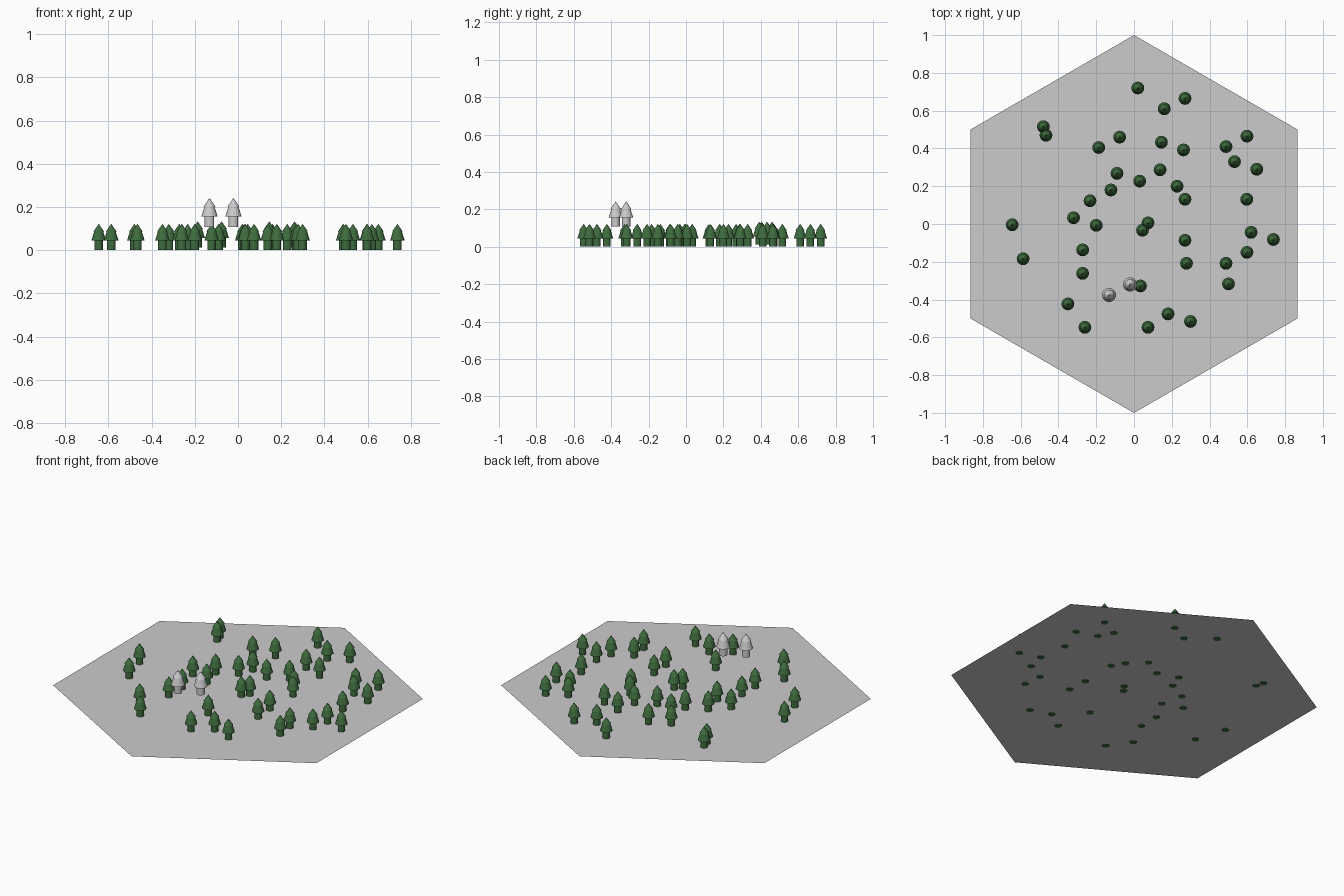
import bpy, bmesh, math

if "Cube" in bpy.data.objects:
    bpy.data.objects.remove(bpy.data.objects["Cube"])

SIDES = 16
# (radius, height) outline of one tree: trunk, wide lower skirt, pointed crown
PROFILE = [(0.020, 0.0), (0.020, 0.044), (0.034, 0.044),
           (0.021, 0.086), (0.025, 0.086)]
TIP = 0.122

# ground positions of the green trees
TREES = [(.02, .72), (.27, .665), (.16, .61), (-.48, .515), (-.466, .47),
         (.487, .41), (.598, .465), (.532, .33), (.65, .29), (-.09, .268),
         (.138, .287), (.03, .227), (-.122, .18), (.228, .2), (.27, .131),
         (.597, .131), (-.233, .123), (-.32, .033), (-.645, -.004), (-.2, -.007),
         (.074, .006), (.045, -.033), (.62, -.044), (.738, -.082), (.27, -.086),
         (-.272, -.137), (-.587, -.184), (.598, -.15), (.278, -.208), (.487, -.208),
         (-.272, -.261), (.5, -.317), (.034, -.328), (-.35, -.423), (-.26, -.547),
         (.074, -.547), (.18, -.476), (.299, -.516)]
RAISED = [(-.187, .405), (-.076, .46), (.145, .433), (.262, .392)]
GREY = [(-.132, -.376), (-.021, -.32)]


def add_object(name, mesh, location, scale=1.0):
    obj = bpy.data.objects.new(name, mesh)
    obj.location = location
    obj.scale = (scale,) * 3
    bpy.context.collection.objects.link(obj)
    return obj


def tree_mesh(name, material=None):
    bm = bmesh.new()
    angles = [2 * math.pi * i / SIDES for i in range(SIDES)]
    rings = [[bm.verts.new((r * math.cos(a), r * math.sin(a), z)) for a in angles]
             for r, z in PROFILE]
    tip = bm.verts.new((0, 0, TIP))
    bm.faces.new(rings[0][::-1])
    for low, high in zip(rings, rings[1:]):
        for i in range(SIDES):
            j = (i + 1) % SIDES
            bm.faces.new((low[i], low[j], high[j], high[i]))
    for i in range(SIDES):
        bm.faces.new((rings[-1][i], rings[-1][(i + 1) % SIDES], tip))
    mesh = bpy.data.meshes.new(name)
    bm.to_mesh(mesh)
    bm.free()
    if material:
        mesh.materials.append(material)
    return mesh


# hexagonal ground sheet, corners on the y axis
bm = bmesh.new()
bm.faces.new([bm.verts.new((math.cos(a), math.sin(a), 0))
              for a in (math.radians(90 + 60 * i) for i in range(6))])
ground = bpy.data.meshes.new("ground_tile")
bm.to_mesh(ground)
bm.free()
add_object("ground_tile", ground, (0, 0, 0.002))

# green trees, four of them set slightly higher
green = bpy.data.materials.new("pine_green")
green.diffuse_color = (0.05, 0.15, 0.05, 1)
green.use_nodes = True
green.node_tree.nodes["Principled BSDF"].inputs["Base Color"].default_value = green.diffuse_color
green_tree = tree_mesh("green_tree", green)
for x, y in TREES:
    add_object("green_tree", green_tree, (x, y, 0))
for x, y in RAISED:
    add_object("raised_green_tree", green_tree, (x, y, 0.012))

# two larger grey trees floating above the ground
grey_tree = tree_mesh("grey_tree")
for x, y in GREY:
    add_object("grey_tree", grey_tree, (x, y, 0.108), 1.1)
